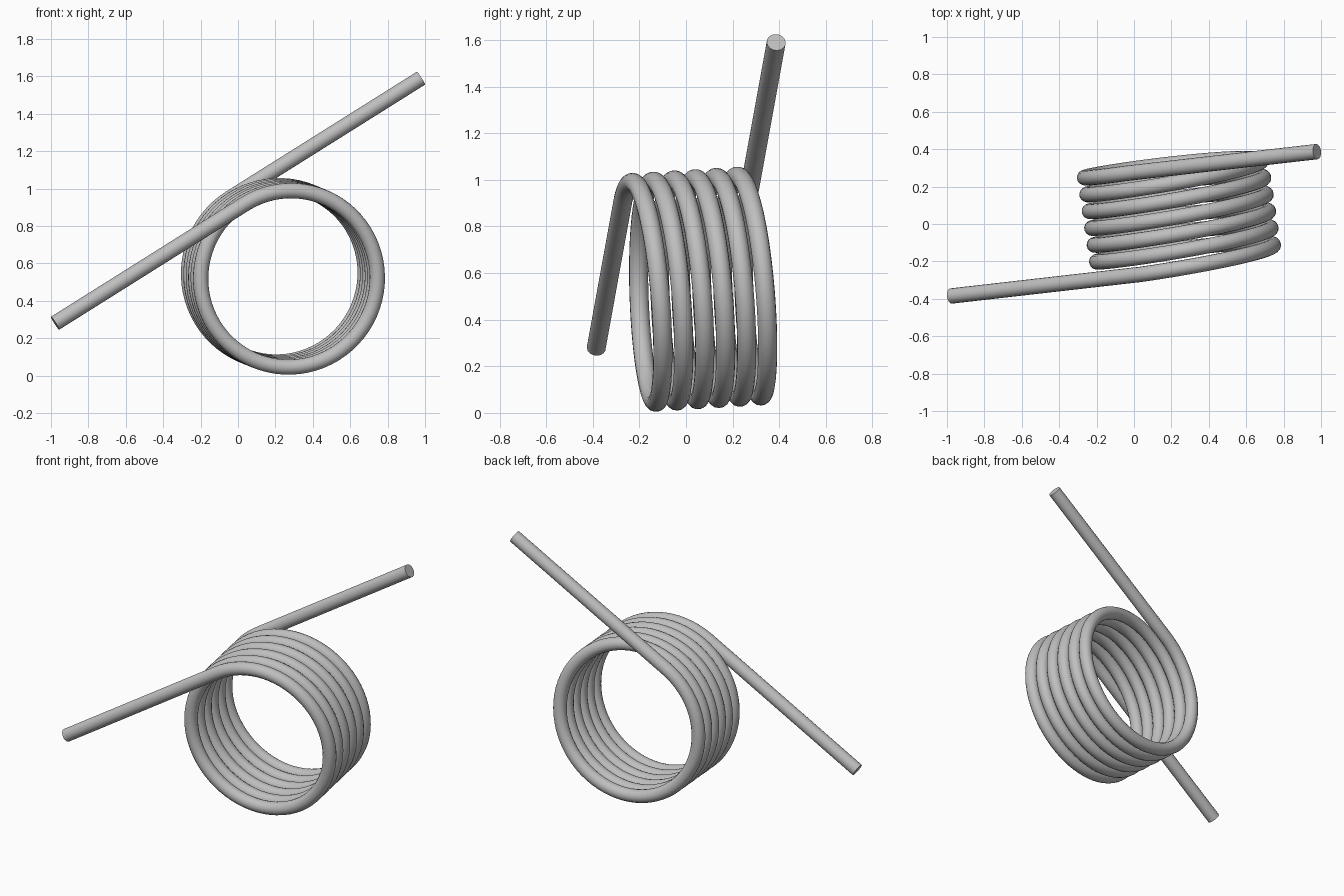
import bpy
import math
from mathutils import Vector

cube = bpy.data.objects.get("Cube")
if cube:
    bpy.data.objects.remove(cube, do_unlink=True)

WIRE_RADIUS = 0.041
COIL_RADIUS = 0.474
TURNS = 6
PITCH = 0.09
STEPS = 72  # path points per turn

# Steel material
steel = bpy.data.materials.new("steel grey")
steel.use_nodes = True
colour = (0.52, 0.52, 0.52, 1)
steel.diffuse_color = colour
steel.node_tree.nodes["Principled BSDF"].inputs["Base Color"].default_value = colour

# Slightly tilted coil axis and the two directions across it
axis = Vector((-0.144, 1, 0.06))
along = axis.normalized()
up = (Vector((0, 0, 1)) - along * along.z).normalized()
right = along.cross(up)
middle = Vector((0.25, 0, 0.528))


def coil_point(turn):
    """Point on the helix, counted in turns from the top of the front loop."""
    a = turn * math.tau
    centre = middle + axis * (PITCH * turn - 0.202)
    return centre + (up * math.cos(a) + right * math.sin(a)) * COIL_RADIUS


# Wire path: front leg, coil, back leg, each leg leaving on the tangent
start = -32 / 360
path = [Vector((-0.978, -0.385, 0.28))]
path += [coil_point(start + i / STEPS) for i in range(TURNS * STEPS + 1)]
path.append(Vector((0.978, 0.387, 1.59)))

curve = bpy.data.curves.new("torsion_spring", "CURVE")
curve.dimensions = "3D"
curve.bevel_depth = WIRE_RADIUS
curve.bevel_resolution = 6
curve.use_fill_caps = True
spline = curve.splines.new("POLY")
spline.points.add(len(path) - 1)
for point, co in zip(spline.points, path):
    point.co = (*co, 1)
curve.materials.append(steel)

# Turn the swept wire into a smooth mesh with crisp end caps
spring = bpy.data.objects.new("torsion_spring", curve)
bpy.context.collection.objects.link(spring)
bpy.ops.object.select_all(action="DESELECT")
spring.select_set(True)
bpy.context.view_layer.objects.active = spring
bpy.ops.object.convert(target="MESH")
bpy.ops.object.mode_set(mode="EDIT")
bpy.ops.mesh.select_all(action="SELECT")
bpy.ops.mesh.remove_doubles(threshold=0.0001)
bpy.ops.mesh.normals_make_consistent(inside=False)
bpy.ops.object.mode_set(mode="OBJECT")
bpy.ops.object.shade_smooth_by_angle(angle=math.radians(40))
